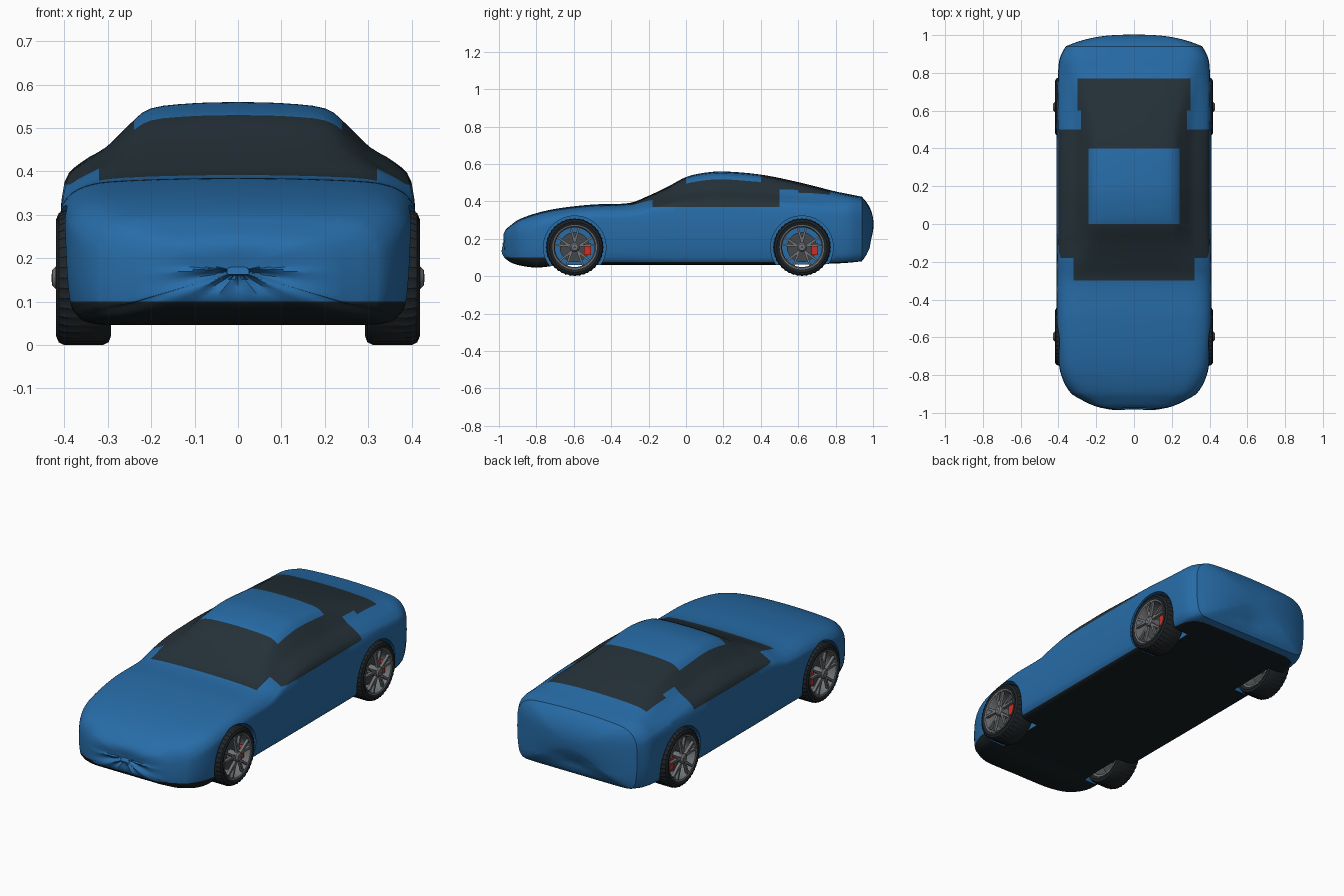
import bpy, bmesh
from math import sin, cos, pi, radians, exp, atan2
from mathutils import Matrix, Vector

if "Cube" in bpy.data.objects:
    bpy.data.objects.remove(bpy.data.objects["Cube"])


def material(name, colour, rough=0.5):
    m = bpy.data.materials.new(name)
    m.use_nodes = True
    m.diffuse_color = (*colour, 1)
    shader = m.node_tree.nodes["Principled BSDF"]
    shader.inputs["Base Color"].default_value = (*colour, 1)
    shader.inputs["Roughness"].default_value = rough
    return m


paint = material("blue paint", (0.02, 0.15, 0.39))
glass = material("dark glass", (0.018, 0.031, 0.04))
under = material("black underbody", (0.009, 0.014, 0.017))
rubber = material("tyre rubber", (0.014, 0.018, 0.021))
alloy = material("grey alloy", (0.16, 0.17, 0.18))
steel = material("brake steel", (0.06, 0.065, 0.07))
red = material("red caliper", (0.6, 0.03, 0.02))


def finish(name, bm, mats, angle=35):
    bmesh.ops.recalc_face_normals(bm, faces=bm.faces)
    mesh = bpy.data.meshes.new(name)
    bm.to_mesh(mesh)
    bm.free()
    for m in mats:
        mesh.materials.append(m)
    ob = bpy.data.objects.new(name, mesh)
    bpy.context.collection.objects.link(ob)
    smooth(ob, angle)
    return ob


def smooth(ob, angle):
    bpy.ops.object.select_all(action="DESELECT")
    ob.select_set(True)
    bpy.context.view_layer.objects.active = ob
    bpy.ops.object.shade_smooth_by_angle(angle=radians(angle))


def spline(keys, values, t):
    """Smooth interpolation of tuples through the given keys."""
    last = len(keys) - 1
    i = max(k for k in range(last) if keys[k] <= t or k == 0)
    h = keys[i + 1] - keys[i]
    u = (t - keys[i]) / h

    def slope(k, c):
        a, b = max(k - 1, 0), min(k + 1, last)
        return (values[b][c] - values[a][c]) / (keys[b] - keys[a])

    out = []
    for c in range(len(values[0])):
        p, q = values[i][c], values[i + 1][c]
        m, n = slope(i, c) * h, slope(i + 1, c) * h
        out.append(p + u * m + u * u * (3 * (q - p) - 2 * m - n)
                   + u ** 3 * (2 * (p - q) + m + n))
    return out


# Body stations: y, half width, floor, shoulder, top, cabin shape
stations = [
    (-.94, .26, .075, .17, .27, 0), (-.9, .33, .06, .2, .3, 0),
    (-.8, .385, .046, .25, .337, 0), (-.68, .402, .058, .28, .363, 0),
    (-.5, .41, .06, .3, .383, 0), (-.3, .41, .06, .31, .392, .1),
    (-.2, .41, .06, .34, .43, .4), (-.1, .41, .06, .365, .477, .8),
    (0, .41, .06, .375, .53, 1), (.1, .41, .06, .375, .553, 1),
    (.2, .41, .06, .375, .56, 1), (.4, .41, .06, .37, .543, 1),
    (.6, .41, .062, .36, .503, .75), (.8, .402, .068, .34, .453, .3),
    (.88, .392, .073, .33, .437, .1), (.94, .362, .08, .31, .425, 0)]
station_y = [s[0] for s in stations]

# Upper section outlines as fractions of half width and of shoulder-to-top height
cabin = [(.975, 0), (.88, .25), (.74, .44), (.61, .72), (.49, .92), (.25, .985), (0, 1)]
deck = [(.997, 0), (.975, .35), (.92, .63), (.82, .83), (.66, .92), (.33, .98), (0, 1)]


def section(y):
    """Closed ring of (x, z) points, mirrored about the centre."""
    w, zb, zs, zt, c = spline(station_y, [s[1:] for s in stations], y)
    pts = [(0, zb), (.45 * w, zb), (.84 * w, zb + .002), (.94 * w, zb + .02),
           (.98 * w, zb + .25 * (zs - zb)), (w, zb + .6 * (zs - zb))]
    for (xa, za), (xb, zb2) in zip(cabin, deck):
        pts.append((w * (xa * c + xb * (1 - c)),
                    zs + (zt - zs) * (za * c + zb2 * (1 - c))))
    n = len(pts) - 1
    half = [spline(list(range(n + 1)), pts, k / 3) for k in range(3 * n + 1)]
    half[0][0] = half[-1][0] = 0
    return half + [(-x, z) for x, z in half[-2:0:-1]]


def pinch(x, z, zc, depth):
    """Dent with creases fanning downwards from the centre of a bumper."""
    dz = z - zc
    fade = exp(-(x / .17) ** 2 - (dz / .06) ** 2)
    return fade * depth * (1 + .35 * cos(14 * atan2(x, -dz)) * (dz < 0))


bm = bmesh.new()
rings = []


def add_ring(points):
    rings.append([bm.verts.new(p) for p in points])


steps = 10
# Nose cap, main shell, tail cap
for end, sign, bulge, mid, zc, depth in ((-.94, -1, .06, .17, .175, .03),
                                         (None, 1, 0, 0, 0, 0),
                                         (.94, 1, .063, .26, .16, .02)):
    if end is None:
        for k in range(-47, 48):
            add_ring([(x, k / 50, z) for x, z in section(k / 50)])
        continue
    scales = [k / steps for k in range(1, steps)]
    for s in scales if sign < 0 else reversed(scales):
        ring = []
        for x, z in section(end):
            x, z = x * s, mid + (z - mid) * s
            y = end + sign * bulge * (1 - s ** 2.6)
            ring.append((x, y - sign * pinch(x, z, zc, depth) * (1 - s ** 4), z))
        add_ring(ring)
for a, b in zip(rings, rings[1:]):
    for i in range(len(a)):
        j = (i + 1) % len(a)
        bm.faces.new((a[i], a[j], b[j], b[i]))
bm.faces.new(rings[0])
bm.faces.new(rings[-1])

# Cut clean edges where the colours meet
cuts = [((x * s, 0, 0), (1, 0, 0)) for x in (.24, .28, .3, .32) for s in (-1, 1)]
cuts += [((0, 0, z), (0, 0, 1)) for z in (.075, .1, .37)]
cuts.append(((0, .77, 0), (0, 1, 0)))
for co, no in cuts:
    bmesh.ops.bisect_plane(bm, geom=bm.verts[:] + bm.edges[:] + bm.faces[:],
                           plane_co=co, plane_no=no, dist=1e-5)


def colour_index(p):
    x, y, z = abs(p.x), p.y, p.z
    if z < .075 or (y < -.6 and z < .1):
        return 2
    if z < .3:
        return 0
    windscreen = -.3 < y < 0 and (x < .32 or (y > -.18 and z > .37))
    side_window = 0 < y < .5 and z > .37 and (x > .24 or y > .4)
    rear_window = .4 < y < .77 and x < (.28 if y < .6 else .3)
    return int(windscreen or side_window or rear_window)


for f in bm.faces:
    f.material_index = colour_index(f.calc_center_median())
body = finish("body", bm, [paint, glass, under])

# Wheel arches
axles = (-.595, .62)
radius = .155
for y in axles:
    for side in (-1, 1):
        bm = bmesh.new()
        turn = Matrix.Translation((side * .42, y, radius)) @ Matrix.Rotation(pi / 2, 4, "Y")
        bmesh.ops.create_cone(bm, cap_ends=True, segments=64, radius1=.167,
                              radius2=.167, depth=.29, matrix=turn)
        cutter = finish("arch_cutter", bm, [paint])
        cutter.hide_render = True
        mod = body.modifiers.new("arch", "BOOLEAN")
        mod.operation = "DIFFERENCE"
        mod.solver = "EXACT"
        mod.object = cutter
        bpy.context.view_layer.objects.active = body
        bpy.ops.object.modifier_apply(modifier=mod.name)
        bpy.data.objects.remove(cutter)
smooth(body, 35)


def lathe(name, profile, mat, side, y, count=64, tread=0):
    """Spin a closed (x, radius) outline around the axle."""
    bm = bmesh.new()
    loops = []
    for k in range(count):
        a = 2 * pi * k / count
        loop = []
        for x, r in profile:
            if r > .148 and k % 2:
                r -= tread
            loop.append(bm.verts.new((side * x, y + r * cos(a), radius + r * sin(a))))
        loops.append(loop)
    n = len(profile)
    for k, a in enumerate(loops):
        b = loops[(k + 1) % count]
        for i in range(n):
            bm.faces.new((a[i], a[(i + 1) % n], b[(i + 1) % n], b[i]))
    return finish(name, bm, [mat])


def add_box(bm, matrix, size, taper=1):
    verts = bmesh.ops.create_cube(bm, size=1)["verts"]
    for v in verts:
        if v.co.y > 0:
            v.co.z *= taper
        v.co = matrix @ Vector(c * s for c, s in zip(v.co, size))


tyre = [(.302, .116), (.293, .135), (.298, .148), (.312, radius), (.4, radius),
        (.413, .149), (.419, .135), (.412, .116)]
barrel = [(.3, .118), (.3, .108), (.4, .106), (.414, .112), (.416, .119), (.405, .119)]
for end, y in zip(("front", "rear"), axles):
    for label, side in (("right", -1), ("left", 1)):
        tag = f"{end}_{label}_"
        lathe(tag + "tyre", tyre, rubber, side, y, 80, .004)
        lathe(tag + "rim", barrel, alloy, side, y)
        lathe(tag + "hub", [(.3, .003), (.3, .026), (.42, .026), (.428, .018), (.43, .003)],
              alloy, side, y, 24)
        lathe(tag + "brake_disc", [(.355, .02), (.355, .08), (.365, .08), (.365, .02)],
              steel, side, y, 48)
        # Five pairs of spokes
        bm = bmesh.new()
        for k in range(5):
            for lean in (-1, 1):
                a = pi / 2 + 2 * pi * k / 5
                place = (Matrix.Translation((side * .41, y, radius))
                         @ Matrix.Rotation(a + lean * .16, 4, "X")
                         @ Matrix.Translation((0, .064, 0))
                         @ Matrix.Rotation(lean * .12, 4, "X"))
                add_box(bm, place, (.016, .09, .014), .7)
        finish(tag + "spokes", bm, [alloy])
        bm = bmesh.new()
        add_box(bm, Matrix.Translation((side * .377, y + .068, radius - .01)), (.034, .036, .065))
        finish(tag + "caliper", bm, [red])
